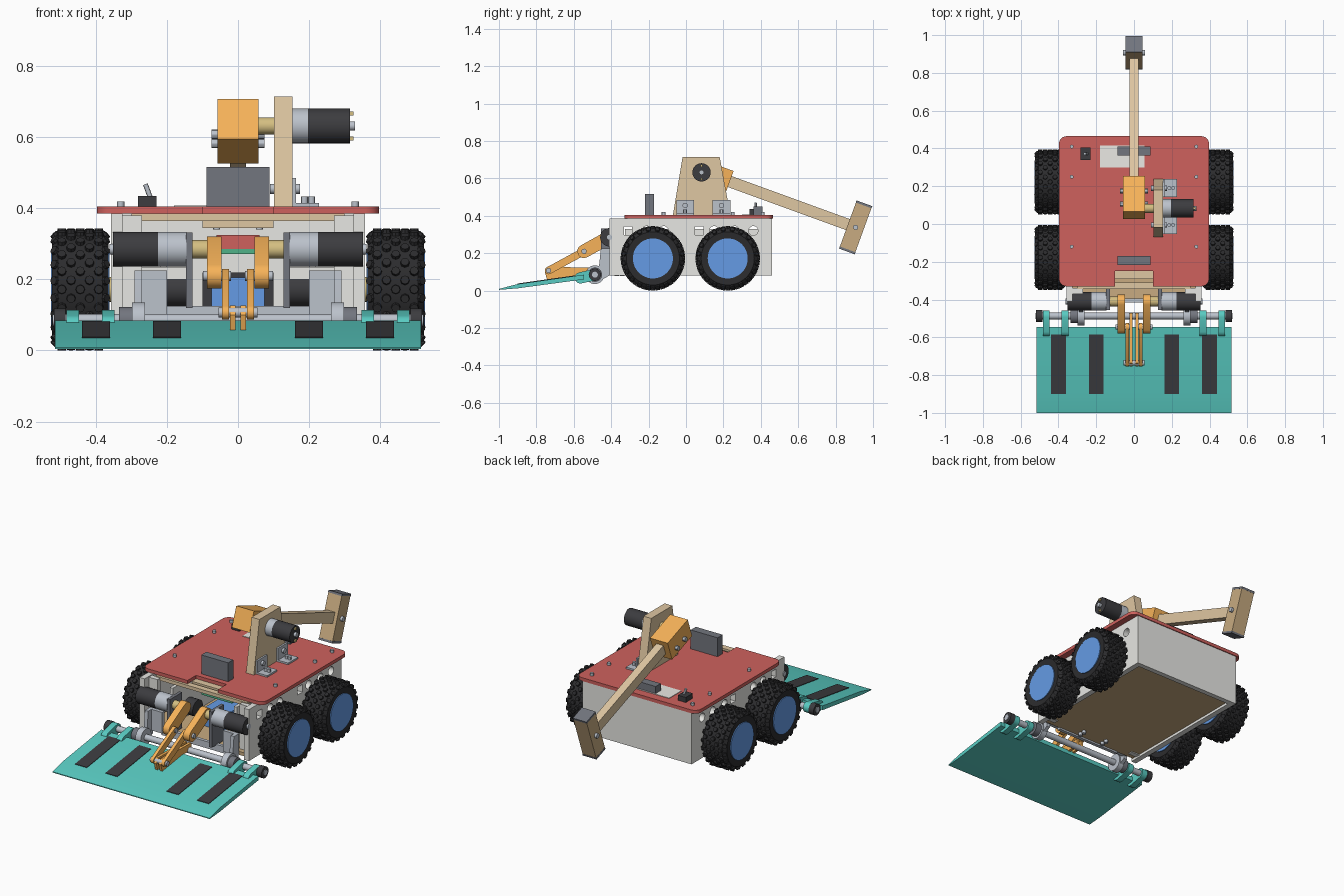
import bpy, bmesh
from math import pi, sin, cos, radians, atan2
from mathutils import Matrix, Vector

if "Cube" in bpy.data.objects:
    bpy.data.objects.remove(bpy.data.objects["Cube"])

MATS = {}
PAL = dict(shell=(.80, .80, .77), red=(.62, .12, .11), black=(.045, .045, .05), tyre=(.025, .025, .027),
           blue=(.13, .33, .78), teal=(.10, .60, .54), orange=(.93, .45, .10), wood=(.74, .57, .36),
           brown=(.58, .41, .22), steel=(.50, .54, .60), slate=(.17, .18, .21), brass=(.66, .52, .22),
           green=(.08, .45, .25), white=(.83, .82, .78))
for k, c in PAL.items():
    MATS[k] = bpy.data.materials.new(k)
    MATS[k].diffuse_color = (*c, 1)


def finish(name, bm, mat):
    bmesh.ops.recalc_face_normals(bm, faces=bm.faces)
    me = bpy.data.meshes.new(name)
    bm.to_mesh(me)
    bm.free()
    me.materials.append(MATS[mat])
    ob = bpy.data.objects.new(name, me)
    bpy.context.collection.objects.link(ob)
    return ob


def prism(name, pts, a0, a1, mat, axis='X'):
    """Extrude a flat outline: (y, z) points along X, or (x, y) points along Z."""
    bm = bmesh.new()
    place = (lambda p, a: (a, *p)) if axis == 'X' else (lambda p, a: (*p, a))
    lo, hi = [[bm.verts.new(place(p, a)) for p in pts] for a in (a0, a1)]
    bm.faces.new(lo)
    bm.faces.new(hi)
    for i in range(len(pts)):
        j = (i + 1) % len(pts)
        bm.faces.new((lo[i], lo[j], hi[j], hi[i]))
    return finish(name, bm, mat)


def box(name, x, y, z, mat):
    return prism(name, [(x[0], y[0]), (x[1], y[0]), (x[1], y[1]), (x[0], y[1])], *z, mat, 'Z')


def tilted(name, c, size, angle, mat, x=0):
    """Box centred at (x, y, z) and turned about X."""
    h = [s / 2 for s in size]
    ob = box(name, (-h[0], h[0]), (-h[1], h[1]), (-h[2], h[2]), mat)
    ob.location, ob.rotation_euler.x = (x, *c), radians(angle)
    return ob


def cyl(name, c, r, length, mat, axis='X', n=32):
    bm = bmesh.new()
    bmesh.ops.create_cone(bm, cap_ends=True, segments=n, radius1=r, radius2=r, depth=length)
    ob = finish(name, bm, mat)
    ob.location = c
    ob.rotation_euler = {'X': (0, pi / 2, 0), 'Y': (pi / 2, 0, 0), 'Z': (0, 0, 0)}[axis]
    return ob


def rod(name, x0, x1, yz, r, mat, n=32):
    return cyl(name, ((x0 + x1) / 2, *yz), r, abs(x1 - x0), mat, 'X', n)


def link(name, x0, x1, a, b, r, mat):
    """Flat bar with round ends between two (y, z) points."""
    t = atan2(b[1] - a[1], b[0] - a[0])
    pts = [(p[0] + r * cos(t + s + i * pi / 8), p[1] + r * sin(t + s + i * pi / 8))
           for p, s in ((b, -pi / 2), (a, pi / 2)) for i in range(9)]
    return prism(name, pts, x0, x1, mat)


def rounded(x0, x1, y0, y1, r):
    return [(cx + r * cos(s + i * pi / 12), cy + r * sin(s + i * pi / 12))
            for cx, cy, s in ((x1 - r, y1 - r, 0), (x0 + r, y1 - r, pi / 2),
                              (x0 + r, y0 + r, pi), (x1 - r, y0 + r, 1.5 * pi)) for i in range(7)]


# Chassis: perforated side walls, back, floor, front cross pieces
bm = bmesh.new()
for y, square in ((-.31, 1), (-.21, 0), (-.12, 0), (.07, 1), (.15, 0), (.26, 0), (.36, 0)):
    m = Matrix.Translation((0, y, .32)) @ Matrix.Rotation(pi / 2, 4, 'Y')
    if square:
        bmesh.ops.create_cube(bm, size=1, matrix=m @ Matrix.Diagonal((.045, .045, 2, 1)))
    else:
        bmesh.ops.create_cone(bm, cap_ends=True, segments=24, radius1=.025, radius2=.025, depth=2, matrix=m)
cutter = finish('hole_cutter', bm, 'shell')
cutter.hide_render = True
cutter.hide_set(True)
for s in (-1, 1):
    wall = box('side_wall', sorted((s * .325, s * .358)), (-.41, .46), (.08, .385), 'shell')
    mod = wall.modifiers.new('holes', 'BOOLEAN')
    mod.operation, mod.object, mod.solver = 'DIFFERENCE', cutter, 'EXACT'
    box('front_post', sorted((s * .27, s * .325)), (-.37, -.34), (.09, .38), 'shell')
    box('inner_rail', sorted((s * .13, s * .27)), (-.345, -.325), (.20, .235), 'shell')
    box('axle_wall', sorted((s * .20, s * .22)), (-.325, .43), (.11, .33), 'shell')
box('back_wall', (-.325, .325), (.43, .46), (.08, .385), 'shell')
box('floor', (-.325, .325), (-.40, .43), (.095, .115), 'brown')
box('front_sill', (-.21, .21), (-.415, -.395), (.085, .125), 'steel')
box('top_front_beam', (-.30, .30), (-.345, -.31), (.365, .385), 'wood')
box('notch_beam', (-.10, .10), (-.29, -.25), (.345, .385), 'wood')

# Interior electronics
box('battery', (-.075, .075), (-.24, .05), (.115, .205), 'blue')
box('circuit_board', (-.10, .10), (-.2, .1), (.272, .285), 'green')
box('controller', (-.06, .06), (-.2, .05), (.285, .325), 'red')
box('rear_battery', (-.10, .10), (.1, .36), (.115, .22), 'black')

# Lid with rounded corners and a front notch
outline = rounded(-.397, .397, -.33, .465, .04)
outline[21:21] = [(-.10, -.33), (-.10, -.25), (.10, -.25), (.10, -.33)]
prism('lid', outline, .385, .405, 'red', 'Z')
for s in (-1, 1):
    for y in (-.12, .25, .41):
        cyl('lid_screw', (s * .33, y, .41), .01, .02, 'steel', 'Z', 12)
    cyl('front_screw', (s * .06, -.27, .355), .01, .03, 'steel', 'Z', 12)
    for y in (-.34, -.37):
        cyl('floor_screw', (s * .08, y, .088), .012, .02, 'steel', 'Z', 12)

# Lid fittings
box('front_stop', (-.088, .088), (-.218, -.17), (.405, .517), 'slate')
box('rear_stop', (-.088, .088), (.362, .41), (.405, .45), 'slate')
box('white_panel', (-.18, .055), (.30, .415), (.405, .408), 'white')
box('switch_body', (-.282, -.23), (.34, .405), (.405, .435), 'black')
lever = cyl('switch_lever', (-.253, .372, .447), .007, .045, 'steel', 'Z', 12)
lever.rotation_euler.y = radians(-20)

# Wheels: chamfered tyre, staggered studs, blue hub; one set of meshes reused
prof = [(-.076, .10), (-.08, .142), (-.062, .162), (.062, .162), (.08, .142), (.076, .10)]
bm = bmesh.new()
N = 48
rings = [[bm.verts.new((x, r * cos(2 * pi * i / N), r * sin(2 * pi * i / N))) for x, r in prof] for i in range(N)]
for i in range(N):
    a, b = rings[i], rings[(i + 1) % N]
    for k in range(len(prof)):
        j = (k + 1) % len(prof)
        bm.faces.new((a[k], a[j], b[j], b[k]))
tyre = finish('tyre', bm, 'tyre')
bm = bmesh.new()
for i in range(40):
    turn = Matrix.Rotation(2 * pi * i / 40, 4, 'X')
    for x, tilt in (((-.026, 0), (.026, 0), (-.07, -45), (.07, 45)) if i % 2 else ((-.052, 0), (0, 0), (.052, 0))):
        r = .153 if tilt else .164
        m = turn @ Matrix.Translation((x, 0, r)) @ Matrix.Rotation(radians(tilt), 4, 'Y')
        bmesh.ops.create_cone(bm, cap_ends=True, segments=8, radius1=.014, radius2=.012, depth=.016, matrix=m)
studs = finish('tyre_studs', bm, 'tyre')
hub = rod('wheel_hub', -.082, .082, (0, 0), .107, 'blue', 48)
for part in (tyre, studs, hub):
    src = part.rotation_euler.copy()
    for i, (s, y) in enumerate(((-1, -.177), (1, -.177), (-1, .223), (1, .223))):
        ob = part if i == 0 else part.copy()
        if i:
            bpy.context.collection.objects.link(ob)
        ob.location, ob.rotation_euler = (s * .444, y, .172), src
for s in (-1, 1):
    for y in (-.177, .223):
        rod('axle', s * .22, s * .37, (y, .172), .018, 'steel', 16)
        rod('drive_motor', s * .14, s * .29, (y, .172), .048, 'black')
        rod('axle_bush', s * .357, s * .367, (y, .172), .035, 'brass', 24)

# Wedge blade with grip strips
prism('blade', [(-1, .004), (-1, .009), (-.90, .035), (-.545, .085), (-.545, .060), (-.9, .012)], -.515, .515, 'teal')
for x in (-.4, -.2, .2, .4):
    prism('grip_strip', [(-.9, .034), (-.585, .0785), (-.585, .0825), (-.9, .038)], x - .039, x + .039, 'black')

# Hinge shaft, collars, lugs and hangers
H = (-.487, .085)
rod('hinge_shaft', -.51, .51, H, .018, 'steel')
for s in (-1, 1):
    rod('end_collar', s * .485, s * .518, H, .033, 'black')
    rod('end_tip', s * .518, s * .522, H, .016, 'steel')
    rod('inner_collar', s * .275, s * .335, H, .038, 'slate')
    for x in (.465, .365):
        link('blade_lug', s * x - .018, s * x + .018, (-.565, .068), H, .03, 'teal')
    rod('hanger_eye', s * .262, s * .298, H, .05, 'steel')
    prism('hanger', [(-.465, .05), (-.41, .08), (-.41, .225), (-.455, .225), (-.465, .13)], s * .27, s * .292, 'steel')
    box('hanger_foot', sorted((s * .20, s * .29)), (-.425, -.405), (.10, .225), 'steel')

# Lift motors with crank arms and push links to the blade
P, Q, R = (-.41, .285), (-.545, .21), (-.735, .107)
for s in (-1, 1):
    rod('lift_motor', s * .225, s * .352, P, .049, 'black')
    rod('lift_motor_tip', s * .352, s * .362, P, .015, 'steel', 16)
    rod('lift_gearbox', s * .145, s * .225, P, .049, 'steel')
    rod('lift_output', s * .085, s * .13, P, .026, 'brass', 24)
    box('lift_mount', sorted((s * .128, s * .147)), (-.455, -.34), (.12, .332), 'slate')
    link('crank_arm', s * .047, s * .087, P, Q, .036, 'orange')
    link('push_link', s * .026, s * .045, Q, R, .02, 'orange')
    prism('blade_tab', [(-.755, .10), (-.735, .127), (-.47, .122), (-.47, .085), (-.545, .08), (-.74, .05)],
          s * .007, s * .023, 'orange')
    rod('crank_pin', s * .02, s * .098, Q, .014, 'steel', 16)
rod('link_pin', -.055, .055, R, .014, 'steel', 16)

# Weapon tower with angle brackets
prism('tower', [(-.07, .405), (.237, .405), (.18, .715), (-.018, .715)], .102, .153, 'wood')
for y in (-.005, .19):
    box('bracket_foot', (.153, .228), (y - .047, y + .047), (.405, .415), 'steel')
    box('bracket_leg', (.153, .163), (y - .047, y + .047), (.405, .485), 'steel')
    rod('bracket_bolt', .09, .175, (y, .455), .014, 'steel', 12)
    for dx in (.19, .21):
        cyl('bracket_screw', (dx - .003, y, .418), .01, .03, 'steel', 'Z', 12)

# Weapon motor
W = (.083, .632)
for nm, a, b, r, m in (('weapon_gearbox', .153, .197, .049, 'steel'), ('weapon_motor', .197, .315, .049, 'black'),
                       ('weapon_motor_tip', .315, .33, .013, 'steel'), ('weapon_output', .055, .102, .024, 'brass')):
    rod(nm, a, b, W, r, m)
for dz in (-.035, .035):
    box('motor_terminal', (.315, .325), (W[0] - .006, W[0] + .006), (W[1] + dz - .006, W[1] + dz + .006), 'brass')

# Hammer: hub block, arm, head with striking caps
A = -20
u, v = Vector((cos(radians(A)), sin(radians(A)))), Vector((-sin(radians(A)), cos(radians(A))))
C = Vector((.14, .617))
tilted('hammer_hub', C, (.116, .20, .12), A, 'orange')
tilted('hammer_arm', C + u * .42, (.046, .76, .062), A, 'wood')
for d in (-.03, .045):
    rod('hub_bolt', -.075, .075, C + u * d - v * .02, .013, 'steel', 12)
E = Vector((.907, .338))
tilted('hammer_head', E, (.088, .088, .25), A, 'brown')
for s in (-1, 1):
    tilted('head_cap', E + v * (s * .131), (.09, .09, .012), A, 'slate')
rod('head_bolt', -.058, .058, E, .014, 'steel', 12)

# Smooth round surfaces, keep crisp edges
bpy.ops.object.select_all(action='SELECT')
bpy.context.view_layer.objects.active = tyre
bpy.ops.object.shade_smooth_by_angle(angle=radians(30))

for m in bpy.data.materials:
    if m.users and not m.is_grease_pencil:
        m.use_nodes = True
        m.node_tree.nodes["Principled BSDF"].inputs["Base Color"].default_value = m.diffuse_color
